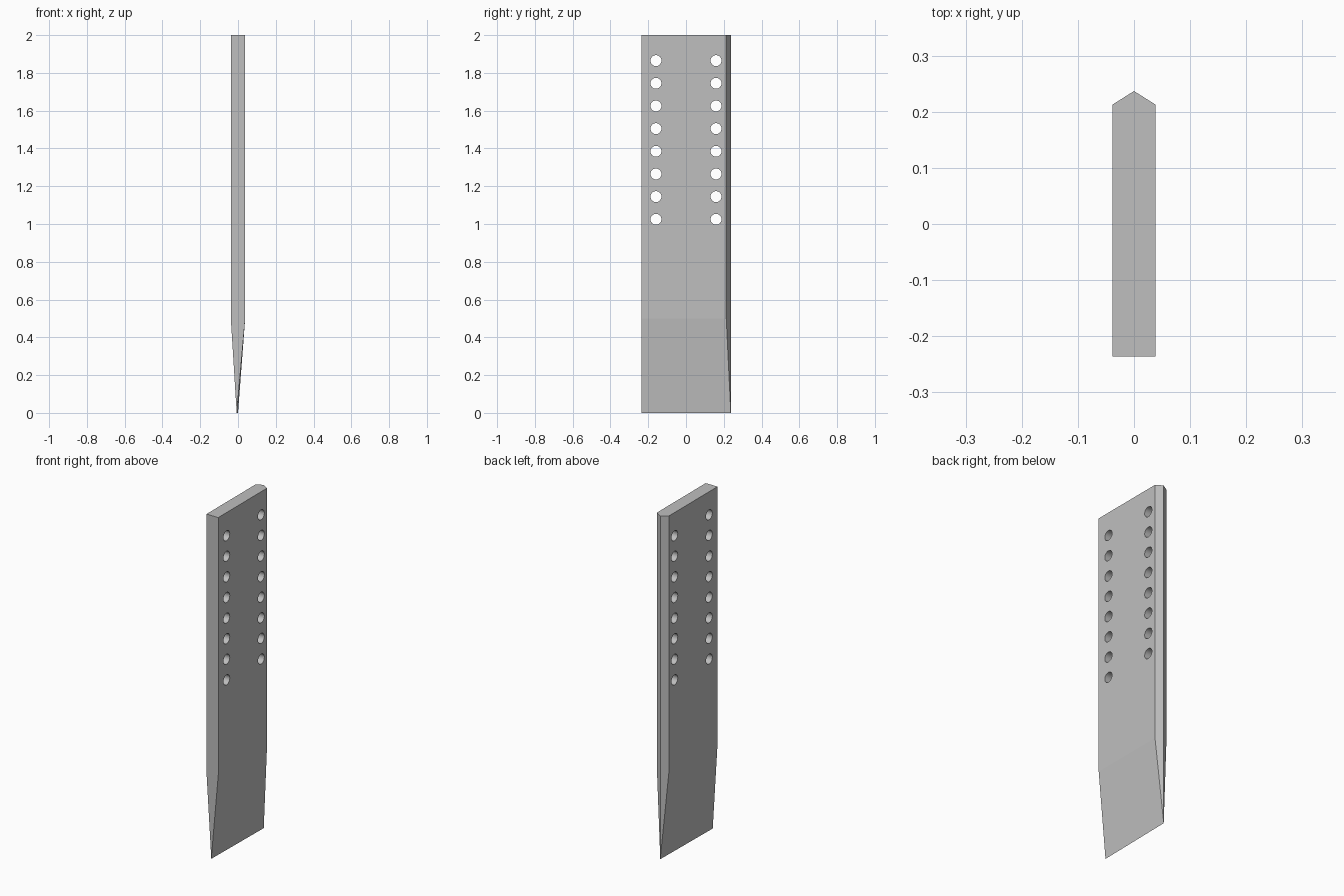
import bpy
import bmesh
from math import pi
from mathutils import Matrix

cube = bpy.data.objects.get("Cube")
if cube:
    bpy.data.objects.remove(cube, do_unlink=True)

HALF_T = 0.038              # half thickness
FRONT, SHOULDER, RIDGE = -0.236, 0.213, 0.237
TOP, BEND = 2.0, 0.5        # top and start of the taper
HOLE_R, HOLE_Y = 0.029, 0.159
HOLE_Z, HOLE_STEP, ROWS = 1.025, 0.12, 8

steel = bpy.data.materials.new("grey_steel")
steel.use_nodes = True
grey = (0.52, 0.52, 0.52, 1)
steel.diffuse_color = grey
steel.node_tree.nodes["Principled BSDF"].inputs["Base Color"].default_value = grey


def make_object(name, bm):
    bmesh.ops.recalc_face_normals(bm, faces=bm.faces)
    mesh = bpy.data.meshes.new(name)
    bm.to_mesh(mesh)
    bm.free()
    obj = bpy.data.objects.new(name, mesh)
    bpy.context.collection.objects.link(obj)
    obj.data.materials.append(steel)
    return obj


# Blade: five-sided bar with a ridged back edge, tapering to a thin lower edge
profile = [(-HALF_T, FRONT), (HALF_T, FRONT), (HALF_T, SHOULDER),
           (0, RIDGE), (-HALF_T, SHOULDER)]
bm = bmesh.new()
upper = [bm.verts.new((x, y, TOP)) for x, y in profile]
lower = [bm.verts.new((x, y, BEND)) for x, y in profile]
tip_front = bm.verts.new((-0.007, FRONT, 0))
tip_back = bm.verts.new((0, RIDGE, 0))
bm.faces.new(upper)
for i in range(5):
    j = (i + 1) % 5
    bm.faces.new((upper[i], upper[j], lower[j], lower[i]))
a, b, c, d, e = lower
bm.faces.new((a, b, tip_front))
bm.faces.new((b, c, tip_back, tip_front))
bm.faces.new((c, d, tip_back))
bm.faces.new((d, e, tip_back))
bm.faces.new((e, a, tip_front, tip_back))
blade = make_object("blade", bm)

# Two columns of bolt holes through the thickness
bm = bmesh.new()
for side in (-1, 1):
    for row in range(ROWS):
        place = Matrix.Translation((0, side * HOLE_Y, HOLE_Z + row * HOLE_STEP))
        bmesh.ops.create_cone(bm, cap_ends=True, segments=32, radius1=HOLE_R,
                              radius2=HOLE_R, depth=0.2,
                              matrix=place @ Matrix.Rotation(pi / 2, 4, 'Y'))
cutter = make_object("hole_cutter", bm)
cutter.hide_render = True

cut = blade.modifiers.new("bolt_holes", 'BOOLEAN')
cut.operation = 'DIFFERENCE'
cut.solver = 'EXACT'
cut.object = cutter
bpy.context.view_layer.objects.active = blade
blade.select_set(True)
bpy.ops.object.modifier_apply(modifier=cut.name)
bpy.data.objects.remove(cutter, do_unlink=True)

# Smooth hole walls, flat blade faces
for face in blade.data.polygons:
    inside = abs(face.center.y) < 0.2 and BEND < face.center.z < 1.95
    face.use_smooth = inside and abs(face.normal.x) < 0.01
